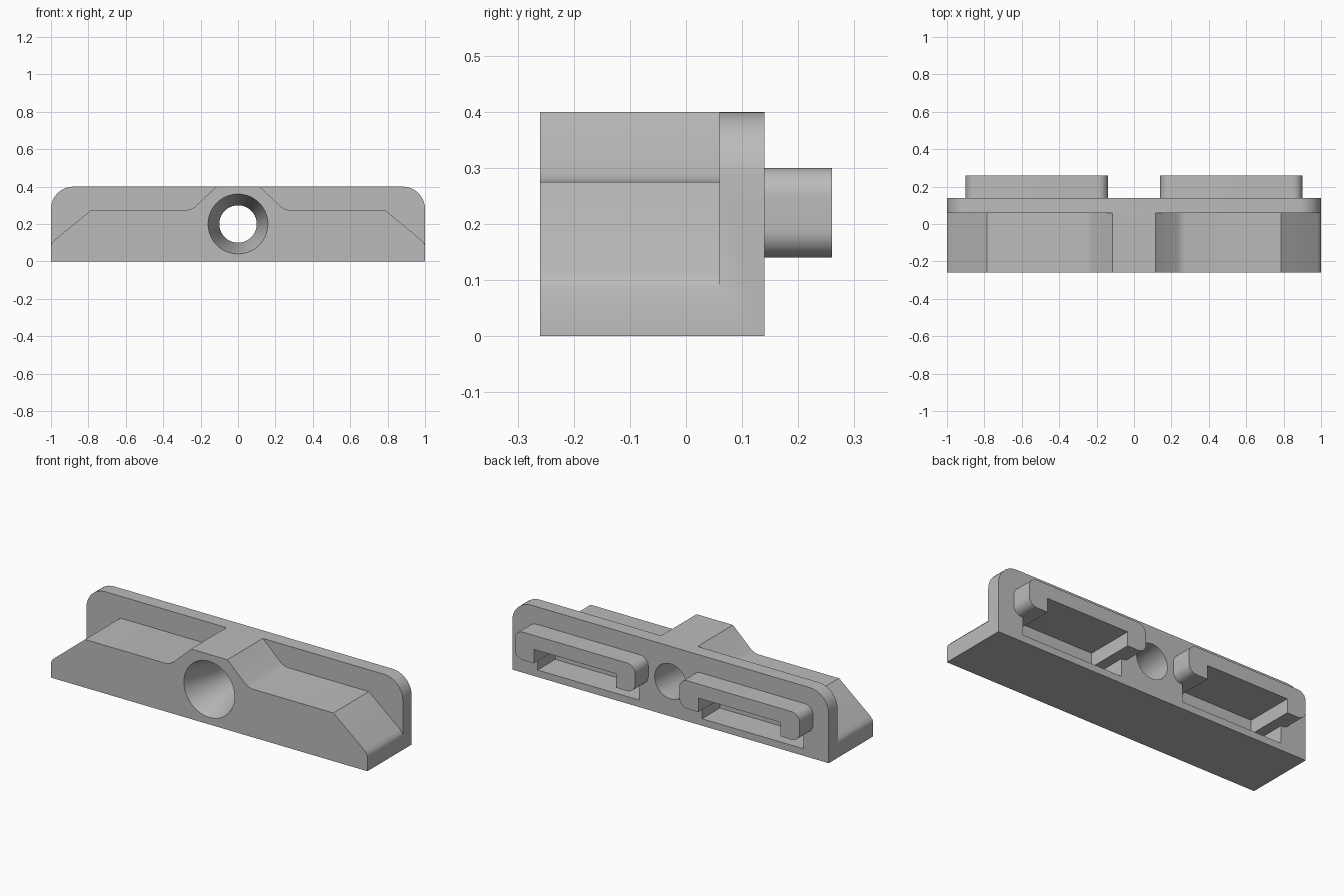
import bpy, bmesh, math
from mathutils import Vector

cube = bpy.data.objects.get("Cube")
if cube:
    bpy.data.objects.remove(cube, do_unlink=True)

COLOR = (0.5, 0.5, 0.5, 1)
gray = bpy.data.materials.new("plain gray")
gray.use_nodes = True
gray.diffuse_color = COLOR
gray.node_tree.nodes["Principled BSDF"].inputs["Base Color"].default_value = COLOR


def to_object(name, bm):
    bmesh.ops.recalc_face_normals(bm, faces=bm.faces)
    mesh = bpy.data.meshes.new(name)
    bm.to_mesh(mesh)
    bm.free()
    mesh.materials.append(gray)
    obj = bpy.data.objects.new(name, mesh)
    bpy.context.collection.objects.link(obj)
    return obj


def prism(name, profile, y0, y1):
    """Extrude an x/z outline along y."""
    bm = bmesh.new()
    face = bm.faces.new([bm.verts.new((x, y0, z)) for x, z in profile])
    made = bmesh.ops.extrude_face_region(bm, geom=[face])["geom"]
    verts = [v for v in made if isinstance(v, bmesh.types.BMVert)]
    bmesh.ops.translate(bm, verts=verts, vec=(0, y1 - y0, 0))
    return to_object(name, bm)


def arc(cx, cz, r, start, steps=10):
    """Quarter circle, counter-clockwise from the start angle."""
    angles = [math.radians(start + 90 * i / steps) for i in range(steps + 1)]
    return [(cx + r * math.cos(a), cz + r * math.sin(a)) for a in angles]


def rounded_box(x0, x1, z0, z1, r):
    return (arc(x1 - r, z1 - r, r, 0) + arc(x0 + r, z1 - r, r, 90)
            + arc(x0 + r, z0 + r, r, 180) + arc(x1 - r, z0 + r, r, 270))


def combine(target, tool, operation):
    mod = target.modifiers.new(operation.lower(), 'BOOLEAN')
    mod.operation = operation
    mod.solver = 'EXACT'
    mod.object = tool
    bpy.context.view_layer.objects.active = target
    bpy.ops.object.modifier_apply(modifier=mod.name)
    bpy.data.objects.remove(tool, do_unlink=True)


# Block with the rounded outline of the back plate
outline = [(-1, 0), (1, 0)] + arc(0.88, 0.28, 0.12, 0) + arc(-0.88, 0.28, 0.12, 90)
bracket = prism("bracket_body", outline, -0.26, 0.14)

# Shoulder cut in front of the plate, hook and T-shaped slot, on each side
shoulder = [(1.1, 0.085), (1, 0.085), (0.995, 0.098), (0.98, 0.115), (0.785, 0.275),
            (0.27, 0.275), (0.25, 0.28), (0.23, 0.292), (0.115, 0.4), (0.07, 0.442),
            (1.1, 0.442)]
slot = [(0.2, 0.04), (0.84, 0.04), (0.84, 0.14), (0.78, 0.14),
        (0.78, 0.22), (0.26, 0.22), (0.26, 0.14), (0.2, 0.14)]
hook = rounded_box(0.14, 0.9, 0.14, 0.3, 0.05)
for side in (1, -1):
    def flip(points):
        return [(side * x, z) for x, z in points]
    combine(bracket, prism("shoulder_cutter", flip(shoulder), -0.4, 0.06), 'DIFFERENCE')
    combine(bracket, prism("hook", flip(hook), 0.1, 0.26), 'UNION')
    combine(bracket, prism("slot_cutter", flip(slot), -0.02, 0.4), 'DIFFERENCE')

# Countersunk screw hole: a cone from the front, then a straight bore
bm = bmesh.new()
section = [Vector((0, y, 0.2 + r)) for y, r in
           ((-0.36, 0), (-0.36, 0.19), (-0.06, 0.1), (0.3, 0.1), (0.3, 0))]
verts = [bm.verts.new(p) for p in section]
edges = [bm.edges.new(pair) for pair in zip(verts, verts[1:])]
bmesh.ops.spin(bm, geom=verts + edges, cent=(0, 0, 0.2), axis=(0, 1, 0),
               angle=math.tau, steps=64)
bmesh.ops.remove_doubles(bm, verts=bm.verts, dist=0.0001)
combine(bracket, to_object("hole_cutter", bm), 'DIFFERENCE')

# Smooth the curved walls and keep the hard edges
bpy.ops.object.select_all(action='DESELECT')
bracket.select_set(True)
bpy.context.view_layer.objects.active = bracket
bpy.ops.object.shade_smooth_by_angle(angle=math.radians(28))
